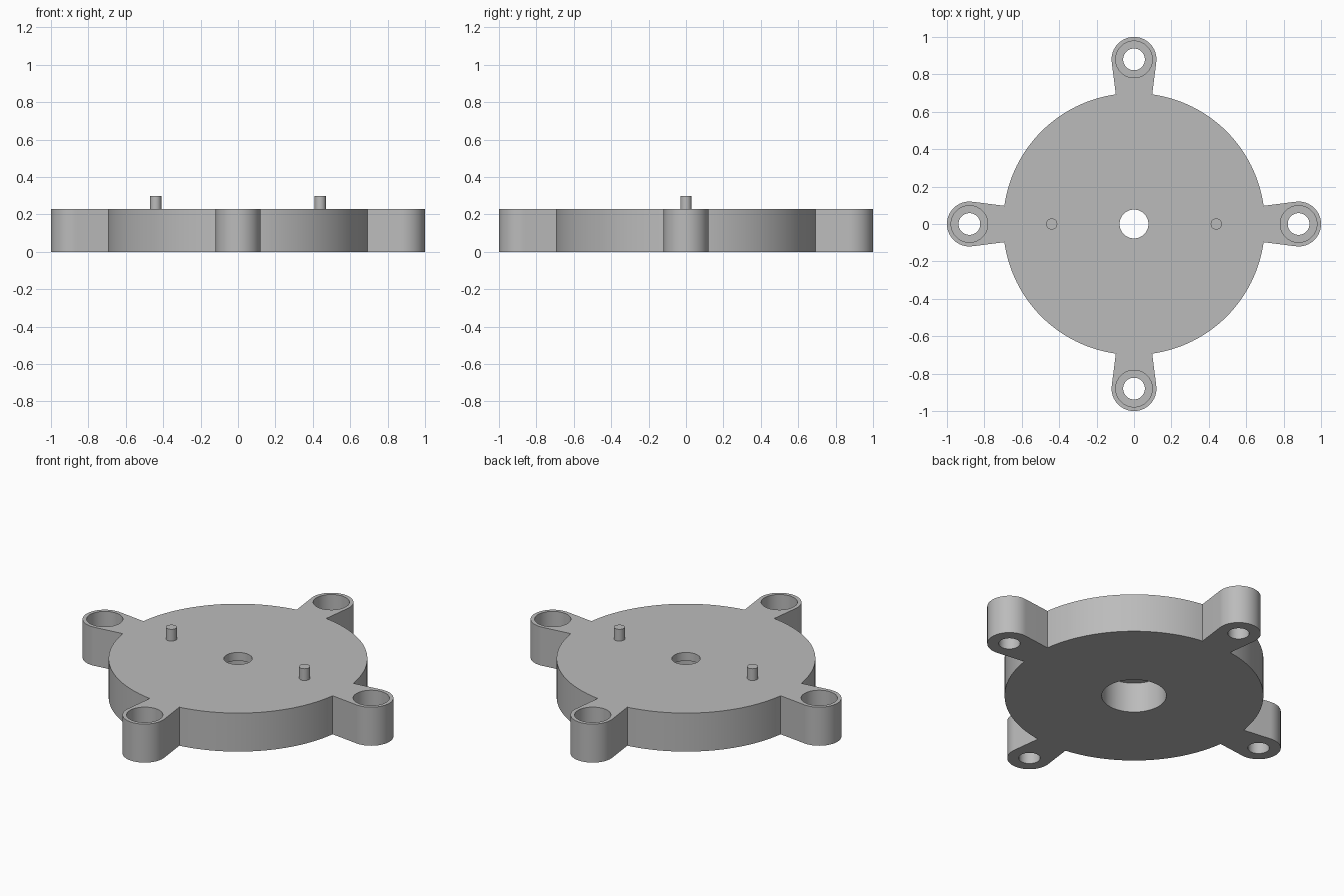
import bpy, bmesh
from math import radians, cos, sin, pi

if "Cube" in bpy.data.objects:
    bpy.data.objects.remove(bpy.data.objects["Cube"], do_unlink=True)

THICK = 0.23
DISC_R, LOBE_R = 0.70, 0.12
LOBE_AT = 1 - LOBE_R
PIN_X, PIN_R, PIN_TOP = 0.44, 0.03, 0.30

grey = bpy.data.materials.new("light grey")
grey.use_nodes = True
colour = (0.5, 0.5, 0.5, 1)
grey.diffuse_color = colour
grey.node_tree.nodes["Principled BSDF"].inputs["Base Color"].default_value = colour


def prism(name, outline, z0, z1):
    """Extrude a closed outline between two heights."""
    bm = bmesh.new()
    face = bm.faces.new([bm.verts.new((x, y, z0)) for x, y in outline])
    out = bmesh.ops.extrude_face_region(bm, geom=[face])
    for v in out["geom"]:
        if isinstance(v, bmesh.types.BMVert):
            v.co.z = z1
    bmesh.ops.recalc_face_normals(bm, faces=bm.faces)
    mesh = bpy.data.meshes.new(name)
    bm.to_mesh(mesh)
    bm.free()
    mesh.materials.append(grey)
    obj = bpy.data.objects.new(name, mesh)
    bpy.context.collection.objects.link(obj)
    return obj


def arc(r, a0, a1, steps, cx=0, cy=0):
    angles = [radians(a0 + (a1 - a0) * i / steps) for i in range(steps + 1)]
    return [(cx + r * cos(a), cy + r * sin(a)) for a in angles]


def circle(r, cx=0, cy=0, steps=64):
    return arc(r, 0, 360, steps, cx, cy)[:-1]


def smooth(obj):
    bpy.ops.object.select_all(action="DESELECT")
    obj.select_set(True)
    bpy.context.view_layer.objects.active = obj
    bpy.ops.object.shade_smooth_by_angle(angle=radians(25))


# Plate outline: a rounded lug, then a stretch of disc rim, four times
outline = []
for k in range(4):
    turn = k * 90
    a = radians(turn)
    outline += arc(LOBE_R, turn - 98.5, turn + 98.5, 40,
                   LOBE_AT * cos(a), LOBE_AT * sin(a))
    outline += arc(DISC_R, turn + 8, turn + 82, 32)
plate = prism("mounting_plate", outline, 0, THICK)

# Stepped holes: a through hole with a wider bore on one side
cutters = [prism("centre_hole", circle(0.077), -0.1, 0.4),
           prism("centre_bore", circle(0.175), -0.1, 0.18)]
for k in range(4):
    x, y = LOBE_AT * cos(k * pi / 2), LOBE_AT * sin(k * pi / 2)
    cutters += [prism("lug_hole", circle(0.058, x, y), -0.1, 0.4),
                prism("lug_bore", circle(0.098, x, y), 0.11, 0.4)]

bpy.context.view_layer.objects.active = plate
for cutter in cutters:
    cutter.hide_render = True
    mod = plate.modifiers.new("cut", "BOOLEAN")
    mod.operation, mod.solver, mod.object = "DIFFERENCE", "EXACT", cutter
    bpy.ops.object.modifier_apply(modifier=mod.name)
    bpy.data.objects.remove(cutter, do_unlink=True)
smooth(plate)

# Locating pins standing on the plate
for side, x in (("left", PIN_X), ("right", -PIN_X)):
    smooth(prism(side + "_pin", circle(PIN_R, x, 0, 32), THICK, PIN_TOP))
